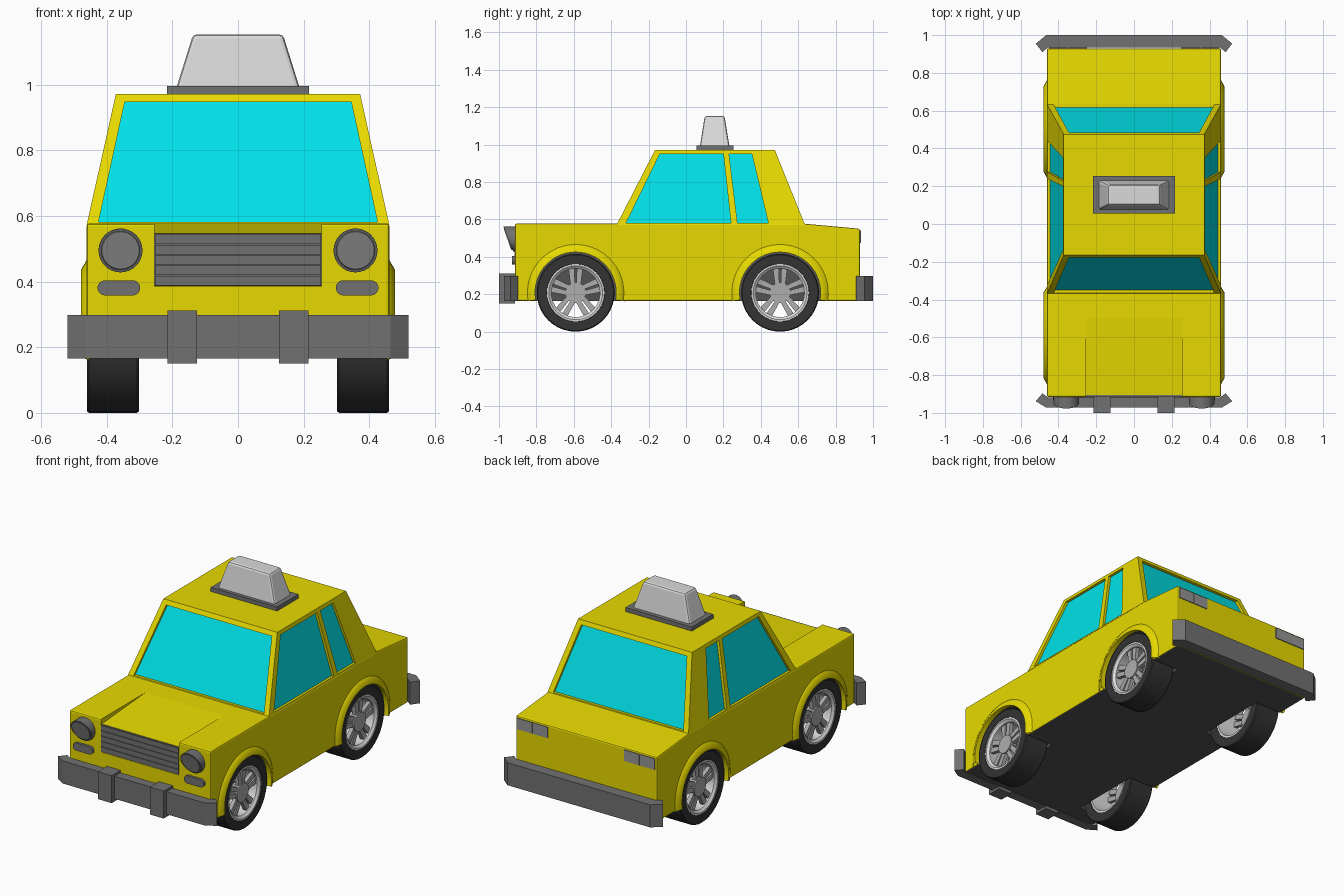
import bpy, bmesh
from math import pi, cos, sin, radians
from mathutils import Matrix, Vector

if "Cube" in bpy.data.objects:
    bpy.data.objects.remove(bpy.data.objects["Cube"])


def material(name, r, g, b):
    m = bpy.data.materials.new(name)
    m.use_nodes = True
    m.diffuse_color = (r, g, b, 1)
    m.node_tree.nodes["Principled BSDF"].inputs["Base Color"].default_value = (r, g, b, 1)
    return m


YELLOW = material("yellow paint", 0.8, 0.7, 0.0)
GLASS = material("cyan glass", 0.0, 0.8, 0.85)
GREY = material("bumper grey", 0.165, 0.165, 0.165)
BLACK = material("black rubber", 0.033, 0.033, 0.033)
UNDER = material("underside dark grey", 0.085, 0.085, 0.085)
LAMP = material("lamp grey", 0.3, 0.3, 0.3)
RIM = material("rim grey", 0.42, 0.42, 0.42)
WHITE = material("light grey", 0.7, 0.7, 0.7)


def finish(bm, name, mat, smooth=False):
    bmesh.ops.recalc_face_normals(bm, faces=bm.faces)
    me = bpy.data.meshes.new(name)
    bm.to_mesh(me)
    bm.free()
    ob = bpy.data.objects.new(name, me)
    bpy.context.collection.objects.link(ob)
    me.materials.append(mat)
    select(ob)
    if smooth:
        bpy.ops.object.shade_smooth_by_angle(angle=radians(35))
    return ob


def select(ob):
    bpy.ops.object.select_all(action="DESELECT")
    ob.select_set(True)
    bpy.context.view_layer.objects.active = ob


def loft(name, ring_a, ring_b, mat, smooth=False):
    """Solid between two matching rings of points."""
    bm = bmesh.new()
    a = [bm.verts.new(p) for p in ring_a]
    b = [bm.verts.new(p) for p in ring_b]
    bm.faces.new(a)
    bm.faces.new(b)
    for i in range(len(a)):
        j = (i + 1) % len(a)
        bm.faces.new((a[i], a[j], b[j], b[i]))
    return finish(bm, name, mat, smooth)


def prism(name, pts, axis, lo, hi, mat, smooth=False):
    """Flat outline pushed along an axis; outline is (y,z), (x,z) or (x,y)."""
    def ring(d):
        return [p[:axis] + (d,) + p[axis:] for p in pts]
    return loft(name, ring(lo), ring(hi), mat, smooth)


def box(name, x0, x1, y0, y1, z0, z1, mat):
    return prism(name, [(x0, y0), (x1, y0), (x1, y1), (x0, y1)], 2, z0, z1, mat)


def rect(hx, y0, y1, z):
    return [(-hx, y0, z), (hx, y0, z), (hx, y1, z), (-hx, y1, z)]


def circle(cu, cv, r, n):
    return [(cu + r * cos(2 * pi * i / n), cv + r * sin(2 * pi * i / n)) for i in range(n)]


def lathe(name, profile, s, cy, cz, mat, start=0.0, sweep=2 * pi, steps=40):
    """Spin a closed (x, radius) profile about a crosswise axle."""
    bm = bmesh.new()
    vs = [bm.verts.new((s * x, cy + r * cos(start), cz + r * sin(start))) for x, r in profile]
    es = [bm.edges.new((vs[i], vs[(i + 1) % len(vs)])) for i in range(len(vs))]
    bmesh.ops.spin(bm, geom=vs + es, cent=(0, cy, cz), axis=(1, 0, 0), angle=sweep, steps=steps)
    bmesh.ops.remove_doubles(bm, verts=bm.verts, dist=0.0004)
    return finish(bm, name, mat, True)


def bevel(ob, width, segments=2):
    m = ob.modifiers.new("bevel", "BEVEL")
    m.width, m.segments = width, segments
    select(ob)
    bpy.ops.object.modifier_apply(modifier="bevel")


def cut(ob, cutters):
    for c in cutters:
        m = ob.modifiers.new("cut", "BOOLEAN")
        m.operation, m.object, m.solver = "DIFFERENCE", c, "EXACT"
        select(ob)
        bpy.ops.object.modifier_apply(modifier="cut")
        bpy.data.objects.remove(c)


AXLES = (("front", -0.59), ("rear", 0.503))
AXLE_Z = 0.208
SIDES = (("left", 1), ("right", -1))

# Lower body with wheel wells, sloping hood centre and grille recess
body = prism("body", [(-0.915, 0.165), (0.93, 0.165), (0.93, 0.55), (0.635, 0.577), (-0.915, 0.577)],
             0, -0.461, 0.461, YELLOW)
bevel(body, 0.008)
cutters = [prism("hood_cutter", [(-0.5, 0.577), (-0.5, 0.62), (-1, 0.62), (-1, 0.385),
                                 (-0.905, 0.385), (-0.905, 0.547)], 0, -0.255, 0.255, YELLOW)]
for side, s in SIDES:
    for end, y in AXLES:
        cutters.append(prism("well_cutter", circle(y, AXLE_Z, 0.222, 40), 0, s * 0.285, s * 0.6, YELLOW))
cut(body, cutters)
body.data.materials.append(UNDER)
for f in body.data.polygons:
    c = f.center
    in_well = abs(c.x) < 0.455 and any(Vector((c.y - y, c.z - AXLE_Z)).length < 0.224 for _, y in AXLES)
    if (f.normal.z < -0.8 and c.z < 0.18) or in_well:
        f.material_index = 1

# Cabin frame with window openings and a glass core behind them
cabin = loft("cabin", rect(0.461, -0.37, 0.635, 0.573), rect(0.372, -0.165, 0.475, 0.972), YELLOW)
screen = [(-0.425, 0.582), (0.425, 0.582), (0.345, 0.947), (-0.345, 0.947)]
front_pane = [(-0.32, 0.582), (0.24, 0.582), (0.2, 0.95), (-0.14, 0.95)]
rear_pane = [(0.275, 0.582), (0.44, 0.582), (0.352, 0.95), (0.23, 0.95)]
cut(cabin, [prism("screen_cutter", screen, 1, -1, 1, YELLOW),
            prism("front_pane_cutter", front_pane, 0, -1, 1, YELLOW),
            prism("rear_pane_cutter", rear_pane, 0, -1, 1, YELLOW)])
loft("window_glass", rect(0.446, -0.354, 0.619, 0.574), rect(0.359, -0.151, 0.461, 0.96), GLASS)

# Roof sign
box("sign_base", -0.217, 0.217, 0.055, 0.255, 0.97, 0.996, GREY)
sign = loft("roof_sign", rect(0.191, 0.073, 0.234, 0.98), rect(0.137, 0.1, 0.206, 1.153), WHITE)
bevel(sign, 0.012)

# Grille with slats
box("grille_back", -0.255, 0.255, -0.91, -0.89, 0.386, 0.546, GREY)
for i in range(5):
    z = 0.388 + i * 0.0316
    box("grille_slat", -0.253, 0.253, -0.917, -0.905, z, z + 0.029, GREY)

# Bumpers, outlined from above with swept ends
def bumper(name, half, z0, z1):
    prism(name, half + [(-x, y) for x, y in reversed(half)], 2, z0, z1, GREY)


bumper("front_bumper", [(0.455, -0.918), (0.485, -0.897), (0.52, -0.938), (0.465, -0.972)], 0.165, 0.298)
bumper("rear_bumper", [(0.455, 0.935), (0.485, 0.91), (0.52, 0.955), (0.465, 1.0)], 0.165, 0.298)
box("front_bumper_mount", -0.4, 0.4, -0.925, -0.9, 0.17, 0.29, GREY)

for side, s in SIDES:
    box(side + "_overrider", s * 0.125, s * 0.215, -1.0, -0.915, 0.15, 0.312, GREY)

    # Headlight, leaning forward at the top, with a raised lens
    def lamp_ring(r, y, lean):
        return [(s * 0.358 + u, y - lean * v, 0.495 + v) for u, v in circle(0, 0, r, 32)]
    loft(side + "_headlight", lamp_ring(0.067, -0.905, 0), lamp_ring(0.067, -0.95, 0.4), GREY, True)
    loft(side + "_headlight_lens", lamp_ring(0.06, -0.945, 0.4), lamp_ring(0.057, -0.955, 0.35), LAMP, True)

    # Rounded indicator below the headlight
    pill = [(s * 0.363 + (0.042 if cos(a) > 0 else -0.042) + 0.023 * cos(a), 0.381 + 0.023 * sin(a))
            for a in [2 * pi * (i + 0.5) / 20 for i in range(20)]]
    prism(side + "_indicator", pill, 1, -0.93, -0.9, GREY, True)

    # Paired tail lamps
    box(side + "_inner_tail_lamp", s * 0.25, s * 0.349, 0.925, 0.935, 0.475, 0.54, LAMP)
    box(side + "_outer_tail_lamp", s * 0.351, s * 0.45, 0.925, 0.935, 0.475, 0.54, LAMP)

    for end, y in AXLES:
        tag = end + "_" + side
        # Arch flare over the wheel, stopped at the sill
        flare = [(0.452, 0.264), (0.461, 0.258), (0.479, 0.227), (0.479, 0.217), (0.452, 0.217)]
        lathe(tag + "_arch", flare, s, y, AXLE_Z, YELLOW, radians(-10), radians(200), 28)

        # Tyre and open rim barrel
        tyre = [(0.302, 0.15), (0.302, 0.203), (0.308, 0.208), (0.454, 0.208), (0.46, 0.203), (0.46, 0.155),
                (0.452, 0.15)]
        lathe(tag + "_tyre", tyre, s, y, AXLE_Z, BLACK)
        barrel = [(0.305, 0.138), (0.305, 0.153), (0.458, 0.155), (0.458, 0.144), (0.446, 0.13)]
        lathe(tag + "_rim", barrel, s, y, AXLE_Z, WHITE)

        # Hub and five paired spokes
        prism(tag + "_hub", circle(y, AXLE_Z, 0.055, 24), 0, s * 0.405, s * 0.445, RIM, True)
        for k in range(5):
            turn = Matrix.Rotation(pi / 2 + k * 2 * pi / 5, 2)
            for t in (1, -1):
                pts = [(0.03, t * 0.003), (0.14, t * 0.007), (0.14, t * 0.04), (0.03, t * 0.026)]
                pts = [turn @ Vector(p) for p in pts]
                prism(tag + "_spoke", [(y + p.x, AXLE_Z + p.y) for p in pts], 0, s * 0.415, s * 0.438, RIM)
